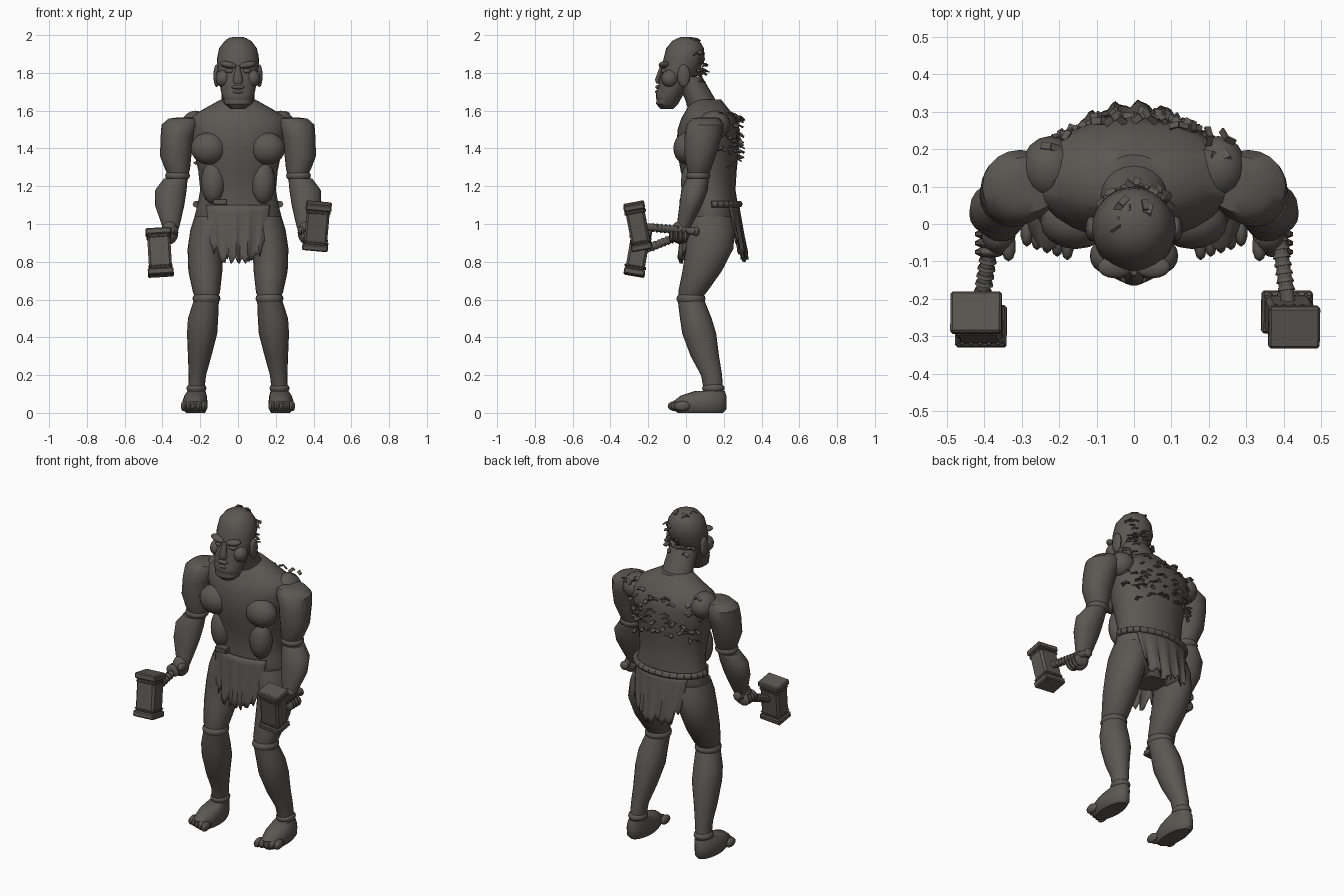
import bpy, bmesh, math, random
from mathutils import Matrix, Vector

random.seed(4)
if "Cube" in bpy.data.objects:
    bpy.data.objects.remove(bpy.data.objects["Cube"], do_unlink=True)

material = bpy.data.materials.new("dark_stone_brown")
material.use_nodes = True
colour = (0.105, 0.095, 0.085, 1)
material.diffuse_color = colour
material.node_tree.nodes["Principled BSDF"].inputs["Base Color"].default_value = colour


def finish(name, bm, angle=40):
    """Turn a bmesh into a coloured object with smooth faces and sharp creases."""
    bmesh.ops.recalc_face_normals(bm, faces=bm.faces)
    mesh = bpy.data.meshes.new(name)
    bm.to_mesh(mesh)
    bm.free()
    mesh.shade_smooth()
    mesh.set_sharp_from_angle(angle=math.radians(angle))
    mesh.materials.append(material)
    obj = bpy.data.objects.new(name, mesh)
    bpy.context.collection.objects.link(obj)
    return obj


def loft(name, rings, side=1, sides=20):
    """Skin a stack of level ellipses given as z, x, y, x radius, y radius."""
    bm = bmesh.new()
    loops = []
    for z, x, y, rx, ry in rings:
        turn = [math.tau * i / sides for i in range(sides)]
        loops.append([bm.verts.new((side * (x + rx * math.cos(a)), y + ry * math.sin(a), z)) for a in turn])
    for low, high in zip(loops, loops[1:]):
        for i in range(sides):
            j = (i + 1) % sides
            bm.faces.new((low[i], low[j], high[j], high[i]))
    bm.faces.new(loops[0])
    bm.faces.new(loops[-1])
    return finish(name, bm)


def add_blob(bm, centre, size, rotation=Matrix(), u=16, v=10):
    matrix = Matrix.Translation(centre) @ rotation @ Matrix.Diagonal((*size, 1))
    bmesh.ops.create_uvsphere(bm, u_segments=u, v_segments=v, radius=1, matrix=matrix)


def blob(name, centre, size, side=1, rotation=Matrix()):
    bm = bmesh.new()
    add_blob(bm, (side * centre[0], centre[1], centre[2]), size, rotation)
    return finish(name, bm)


def add_rod(bm, start, end, r1, r2, sides=10):
    start, end = Vector(start), Vector(end)
    axis = end - start
    matrix = Matrix.Translation((start + end) / 2) @ axis.to_track_quat("Z", "Y").to_matrix().to_4x4()
    bmesh.ops.create_cone(bm, cap_ends=True, segments=sides, radius1=r1, radius2=r2, depth=axis.length, matrix=matrix)


def add_box(bm, matrix, size, bevel=0.0):
    made = bmesh.ops.create_cube(bm, size=1, matrix=matrix @ Matrix.Diagonal((*size, 1)))
    if bevel:
        edges = list({e for v in made["verts"] for e in v.link_edges})
        bmesh.ops.bevel(bm, geom=edges, offset=bevel, segments=1, affect="EDGES")


# Torso, neck and head
loft("torso", [
    (0.87, 0, 0.13, 0.08, 0.08), (0.93, 0, 0.13, 0.19, 0.12), (1.02, 0, 0.135, 0.235, 0.135),
    (1.10, 0, 0.135, 0.215, 0.14), (1.18, 0, 0.13, 0.20, 0.132), (1.28, 0, 0.12, 0.21, 0.148),
    (1.40, 0, 0.115, 0.235, 0.165), (1.50, 0, 0.12, 0.265, 0.165), (1.56, 0, 0.12, 0.262, 0.145),
    (1.61, 0, 0.115, 0.18, 0.11), (1.66, 0, 0.105, 0.09, 0.08)], sides=28)
loft("neck", [(1.58, 0, 0.11, 0.105, 0.09), (1.66, 0, 0.075, 0.088, 0.08), (1.78, 0, 0.01, 0.085, 0.075)])
loft("head", [
    (1.61, 0, -0.1, 0.04, 0.035), (1.635, 0, -0.1, 0.072, 0.058), (1.70, 0, -0.08, 0.09, 0.074),
    (1.78, 0, -0.042, 0.104, 0.095), (1.87, 0, -0.01, 0.112, 0.11), (1.93, 0, -0.005, 0.1, 0.1),
    (1.97, 0, 0, 0.07, 0.072), (1.99, 0, 0, 0.03, 0.03)], sides=24)
blob("muzzle", (0, -0.1, 1.68), (0.08, 0.06, 0.07))
blob("upper_lip", (0, -0.148, 1.725), (0.035, 0.014, 0.011))
blob("lower_lip", (0, -0.15, 1.70), (0.03, 0.014, 0.010))
loft("nose", [(1.745, 0, -0.145, 0.022, 0.014), (1.765, 0, -0.145, 0.027, 0.02), (1.84, 0, -0.125, 0.009, 0.012)], sides=10)
for s, label in ((1, "left"), (-1, "right")):
    blob(label + "_brow", (0.05, -0.115, 1.842), (0.048, 0.03, 0.018), s, Matrix.Rotation(-s * 0.2, 4, "Y"))
    blob(label + "_eye", (0.043, -0.112, 1.81), (0.026, 0.02, 0.014), s)
    blob(label + "_cheek", (0.078, -0.085, 1.77), (0.04, 0.045, 0.046), s)
    blob(label + "_ear", (0.113, -0.012, 1.785), (0.017, 0.034, 0.06), s)

# Muscles, arms and legs
for s, label in ((1, "left"), (-1, "right")):
    blob(label + "_pectoral", (0.155, 0.005, 1.4), (0.095, 0.072, 0.085), s)
    blob(label + "_abdominal", (0.13, 0.035, 1.22), (0.066, 0.062, 0.115), s)
    blob(label + "_shoulder_blade", (0.225, 0.15, 1.525), (0.075, 0.085, 0.075), s)
    blob(label + "_buttock", (0.12, 0.17, 0.97), (0.105, 0.095, 0.11), s)
    loft(label + "_upper_arm", [
        (1.25, 0.315, 0.065, 0.05, 0.05), (1.29, 0.32, 0.068, 0.066, 0.064), (1.36, 0.33, 0.075, 0.083, 0.082),
        (1.46, 0.322, 0.09, 0.088, 0.098), (1.525, 0.305, 0.1, 0.1, 0.098), (1.558, 0.285, 0.105, 0.083, 0.075),
        (1.565, 0.27, 0.11, 0.04, 0.04)], s)
    blob(label + "_elbow", (0.32, 0.065, 1.255), (0.066, 0.064, 0.035), s)
    loft(label + "_forearm", [
        (0.97, 0.355, -0.015, 0.04, 0.035), (1.02, 0.357, 0.0, 0.055, 0.045), (1.1, 0.362, 0.025, 0.078, 0.06),
        (1.18, 0.355, 0.045, 0.083, 0.07), (1.24, 0.33, 0.06, 0.063, 0.06)], s)
    loft(label + "_thigh", [
        (0.60, 0.166, 0.02, 0.055, 0.055), (0.64, 0.167, 0.035, 0.072, 0.076), (0.75, 0.173, 0.085, 0.09, 0.104),
        (0.87, 0.172, 0.125, 0.095, 0.126), (0.97, 0.15, 0.13, 0.102, 0.128), (1.04, 0.13, 0.13, 0.1, 0.115)], s)
    blob(label + "_knee", (0.167, 0.026, 0.605), (0.074, 0.077, 0.042), s)
    loft(label + "_calf", [
        (0.12, 0.22, 0.145, 0.042, 0.05), (0.2, 0.215, 0.135, 0.046, 0.056), (0.3, 0.203, 0.1, 0.062, 0.075),
        (0.42, 0.19, 0.07, 0.08, 0.09), (0.5, 0.185, 0.052, 0.08, 0.084), (0.6, 0.167, 0.026, 0.066, 0.07)], s)
    blob(label + "_ankle", (0.22, 0.145, 0.13), (0.053, 0.06, 0.032), s)
    loft(label + "_foot", [
        (0, 0.225, 0.075, 0.05, 0.12), (0.02, 0.228, 0.073, 0.064, 0.141), (0.06, 0.228, 0.073, 0.066, 0.142),
        (0.09, 0.225, 0.092, 0.06, 0.122), (0.115, 0.22, 0.125, 0.048, 0.08)], s)
    toes = bmesh.new()
    for i in range(5):
        add_blob(toes, (s * (0.178 + 0.027 * i), -0.055 + 0.009 * i, 0.036), (0.018, 0.042, 0.027), u=10, v=8)
    finish(label + "_toes", toes)

# Hands gripping, with four fingers and a thumb
for s, label in ((1, "left"), (-1, "right")):
    bm = bmesh.new()
    add_blob(bm, (s * 0.362, -0.03, 0.955), (0.046, 0.05, 0.062))
    for i in range(4):
        y = -0.075 + 0.024 * i
        add_blob(bm, (s * 0.385, y, 0.935), (0.042, 0.015, 0.036), u=10, v=8)
    add_blob(bm, (s * 0.335, -0.06, 0.965), (0.02, 0.04, 0.022), u=10, v=8)
    finish(label + "_hand", bm)

# Hammers: (side, head centre, upward axis, handle end)
for s, label, centre, up, end in (
        (1, "left", (0.418, -0.255, 0.988), (0.09, -0.19, 1), (0.375, 0.055, 0.96)),
        (-1, "right", (-0.415, -0.255, 0.85), (-0.06, 0.17, 1), (-0.37, 0.035, 0.965))):
    z = Vector(up).normalized()
    x = Vector((0, 1, 0)).cross(z).normalized()
    frame = Matrix((x, z.cross(x), z)).transposed().to_4x4()
    frame.translation = centre
    bm = bmesh.new()
    add_box(bm, frame, (0.122, 0.1, 0.2), 0.012)
    for end_sign in (-1, 1):
        for lift, height, grow in ((0.108, 0.034, 0.012), (0.078, 0.012, 0.004)):
            place = frame @ Matrix.Translation((0, 0, end_sign * lift))
            add_box(bm, place, (0.125 + grow, 0.1 + grow, height), 0.006)
        for i in range(5):
            for face in (-1, 1):
                spot = frame @ Vector((0.024 * (i - 2), face * 0.052, end_sign * 0.078))
                add_blob(bm, spot, (0.006, 0.006, 0.006), u=6, v=4)
    finish(label + "_hammer_head", bm, 25)

    bm = bmesh.new()
    start, stop = Vector(centre), Vector(end)
    add_rod(bm, start, stop, 0.02, 0.02)
    for i in range(9):
        a, b = start.lerp(stop, 0.25 + i * 0.07), start.lerp(stop, 0.28 + i * 0.07)
        add_rod(bm, a, b, 0.025, 0.022)
    add_blob(bm, stop, (0.026, 0.018, 0.026), u=10, v=8)
    finish(label + "_hammer_handle", bm)


def cloth(name, half, top, bottom, y_top, y_bottom, bend, columns=30, rows=8):
    """Hanging sheet with folds and a torn lower hem."""
    bm = bmesh.new()
    hem = [bottom + random.choice((0, 0.012, 0.03, 0.05)) for _ in range(columns + 1)]
    grid = []
    for i in range(columns + 1):
        u = 2 * i / columns - 1
        low = hem[i] + 0.09 * abs(u) ** 4
        column = []
        for j in range(rows + 1):
            t = j / rows
            fold = 0.009 * t * math.sin(u * 14) + 0.004 * t * math.sin(u * 31)
            x = u * half * (1 - 0.14 * t)
            y = y_top + (y_bottom - y_top) * t + bend * u * u + fold
            column.append(bm.verts.new((x, y, top + (low - top) * t)))
        grid.append(column)
    for a, b in zip(grid, grid[1:]):
        for j in range(rows):
            bm.faces.new((a[j], b[j], b[j + 1], a[j + 1]))
    obj = finish(name, bm, 60)
    thick = obj.modifiers.new("thickness", "SOLIDIFY")
    thick.thickness = 0.008


cloth("front_loincloth", 0.17, 1.1, 0.79, -0.012, -0.035, 0.04)
cloth("back_loincloth", 0.175, 1.1, 0.80, 0.282, 0.322, -0.05)

# Rolled waistband behind and a small plate in front
bm = bmesh.new()
arc = [math.pi * i / 16 for i in range(17)]
points = [(0.222 * math.cos(a), 0.135 + 0.147 * math.sin(a), 1.105) for a in arc]
for a, b in zip(points, points[1:]):
    add_rod(bm, a, b, 0.018, 0.018, 8)
finish("waistband", bm, 60)
bm = bmesh.new()
add_box(bm, Matrix.Translation((-0.095, -0.01, 1.118)), (0.075, 0.05, 0.03), 0.004)
finish("waist_plate", bm, 25)


def tufts(name, spots):
    """Little bent flakes of hair, scattered."""
    bm = bmesh.new()
    for spot in spots:
        spin = Matrix.Rotation(random.uniform(0, math.tau), 4, "Z") @ Matrix.Rotation(random.uniform(-0.7, 0.7), 4, "X")
        for turn in (-0.4, 0.5):
            place = Matrix.Translation(spot) @ spin @ Matrix.Rotation(turn, 4, "Y")
            add_box(bm, place @ Matrix.Translation((turn * 0.03, 0, 0)), (0.028, 0.018, 0.006))
    finish(name, bm, 20)


# Hair on the back, shoulders, scalp and nape
spots = []
for _ in range(60):
    a, z = random.uniform(0.35, math.pi - 0.35), random.uniform(1.3, 1.58)
    spots.append((0.245 * math.cos(a), 0.12 + 0.167 * math.sin(a), z))
spots += [(s * random.uniform(0.2, 0.26), random.uniform(0.1, 0.24), 1.59) for s in (-1, 1) for _ in range(4)]
tufts("back_hair", spots)
tufts("scalp_hair", [(random.uniform(-0.04, 0.04), random.uniform(-0.02, 0.06), 1.982) for _ in range(9)])
nape = [(random.uniform(0.7, 2.4), random.uniform(1.75, 1.93)) for _ in range(16)]
tufts("nape_hair", [(0.108 * math.cos(a), 0.108 * math.sin(a) - 0.01, z) for a, z in nape])
